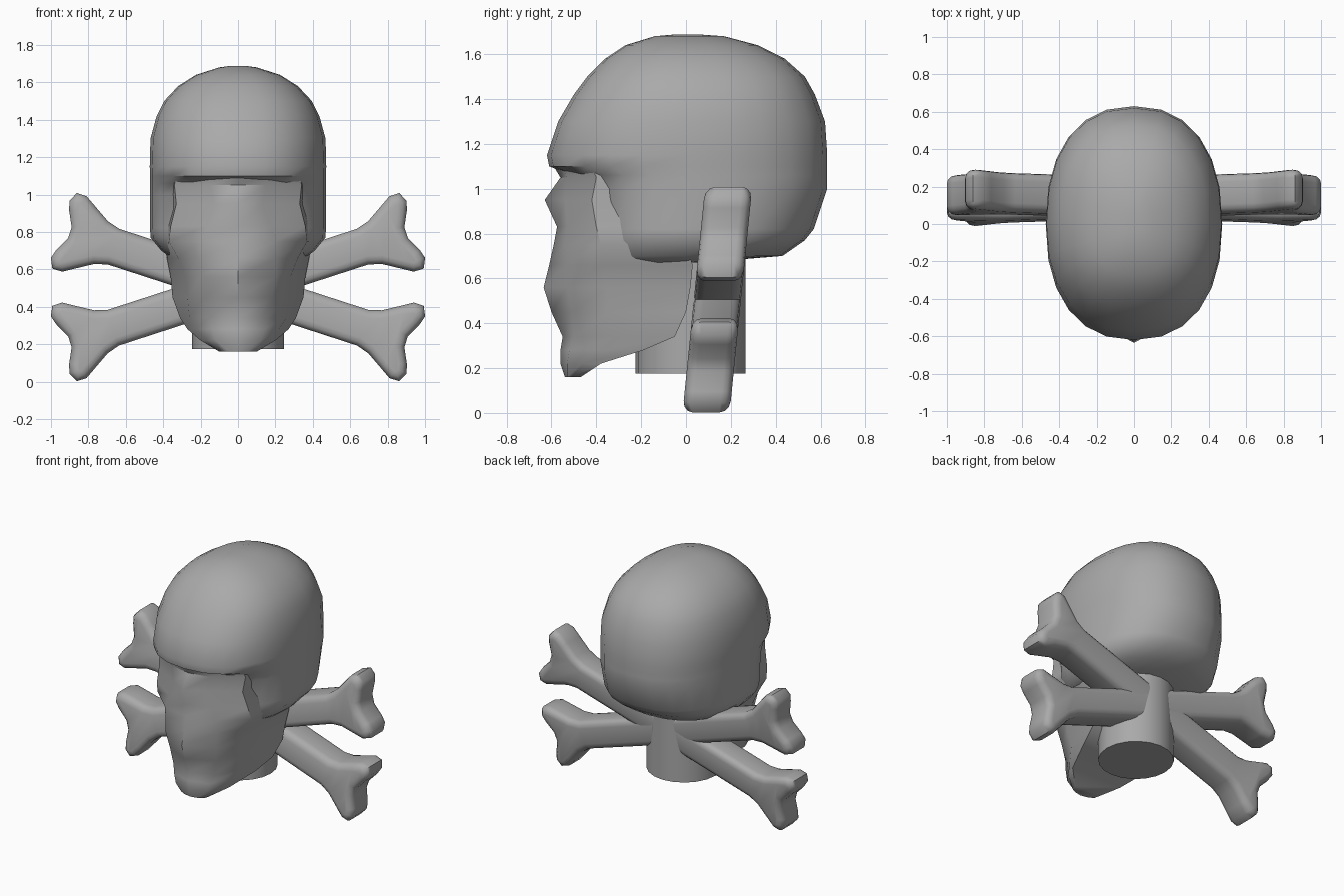
import bpy
import bmesh
from math import cos, sin, pi, radians
from mathutils import Matrix, Vector

default_cube = bpy.data.objects.get("Cube")
if default_cube:
    bpy.data.objects.remove(default_cube, do_unlink=True)

GREY = (0.4, 0.4, 0.4, 1.0)
bone_grey = bpy.data.materials.new("bone_grey")
bone_grey.use_nodes = True
bone_grey.diffuse_color = GREY
bone_grey.node_tree.nodes["Principled BSDF"].inputs["Base Color"].default_value = GREY


def finish(bm, name, angle=45):
    """Turn a bmesh into a smooth-shaded grey object."""
    bmesh.ops.recalc_face_normals(bm, faces=bm.faces)
    mesh = bpy.data.meshes.new(name)
    bm.to_mesh(mesh)
    bm.free()
    mesh.materials.append(bone_grey)
    obj = bpy.data.objects.new(name, mesh)
    bpy.context.collection.objects.link(obj)
    bpy.ops.object.select_all(action="DESELECT")
    obj.select_set(True)
    bpy.context.view_layer.objects.active = obj
    bpy.ops.object.shade_smooth_by_angle(angle=radians(angle))
    return obj


def loft(rings, name, angle=45):
    """Skin a stack of closed rings and cap both ends."""
    bm = bmesh.new()
    loops = [[bm.verts.new(p) for p in ring] for ring in rings]
    for low, high in zip(loops, loops[1:]):
        count = len(low)
        for i in range(count):
            j = (i + 1) % count
            bm.faces.new((low[i], low[j], high[j], high[i]))
    bm.faces.new(loops[0])
    bm.faces.new(loops[-1])
    return finish(bm, name, angle)


def oval(z, front, back, half_width, sides=24, power=2.3):
    """Egg-shaped horizontal ring, with separate front and back reach."""
    ring = []
    for i in range(sides):
        a = 2 * pi * i / sides
        c, s = cos(a), sin(a)
        x = half_width * abs(c) ** (2 / power) * (1 if c > 0 else -1)
        y = abs(s) ** (2 / power) * (back if s > 0 else front)
        ring.append((x, y, z))
    return ring


def mirrored(z, front, x1, y1, x2, y2, width, back):
    """Symmetric face ring from nose line to rear corner."""
    half = [(x1, y1, z), (x2, y2, z), (width, back, z)]
    return [(0, front, z)] + half + [(-x, y, h) for x, y, h in reversed(half)]


# Cranium: height, front, back, half width; the brow overhangs the eye area
cranium = [
    (.67, -.40, .06, .37), (.70, -.42, .43, .41), (.77, -.43, .53, .468),
    (.82, -.43, .57, .47), (1.0, -.46, .63, .47), (1.06, -.51, .63, .47),
    (1.1, -.61, .63, .47), (1.15, -.62, .63, .472), (1.3, -.57, .62, .468),
    (1.42, -.50, .575, .435), (1.5, -.44, .53, .395), (1.58, -.36, .44, .32),
    (1.64, -.27, .32, .225), (1.68, -.14, .17, .1), (1.688, -.05, .06, .04),
]
loft([oval(*level) for level in cranium], "cranium")

# Face and jaw: height, front, muzzle point, cheek point, rear corner
face = [
    (.16, -.54, .05, -.53, .09, -.51, .10, -.47),
    (.22, -.56, .12, -.53, .17, -.46, .20, -.38),
    (.28, -.56, .14, -.52, .22, -.38, .27, -.19),
    (.34, -.55, .16, -.50, .26, -.32, .31, -.05),
    (.45, -.60, .18, -.51, .27, -.35, .35, 0),
    (.56, -.635, .2, -.53, .28, -.35, .36, .02),
    (.66, -.61, .2, -.53, .32, -.37, .38, .03),
    (.75, -.59, .2, -.54, .37, -.38, .4, 0),
    (.83, -.575, .17, -.53, .36, -.4, .4, 0),
    (.95, -.63, .13, -.54, .33, -.42, .4, 0),
    (1.05, -.56, .15, -.53, .34, -.40, .4, 0),
    (1.1, -.59, .15, -.55, .33, -.42, .4, 0),
]
loft([mirrored(*level) for level in face], "face_and_jaw")

# Neck: plain upright cylinder
bm = bmesh.new()
bmesh.ops.create_cone(bm, cap_ends=True, segments=20, radius1=.245, radius2=.245,
                      depth=.58, matrix=Matrix.Translation((0, .02, .465)))
finish(bm, "neck")


# Crossed bones: one quarter outline (along, across) mirrored both ways
QUARTER = [(.70, .10), (.77, .12), (.86, .175), (.92, .212),
           (.975, .212), (1.0, .16), (.985, .11), (.945, .03)]
CENTRE = Vector((0, .14, .505))
HALF_DEPTH = .105


def crossed_bone(name, tilt):
    right = QUARTER + [(u, -v) for u, v in reversed(QUARTER)]
    outline = right + [(-u, -v) for u, v in right]
    bm = bmesh.new()
    front = bm.faces.new([bm.verts.new((u, -HALF_DEPTH, v)) for u, v in outline])
    result = bmesh.ops.extrude_face_region(bm, geom=[front], use_keep_orig=True)
    moved = [g for g in result["geom"] if isinstance(g, bmesh.types.BMVert)]
    bmesh.ops.translate(bm, verts=moved, vec=(0, 2 * HALF_DEPTH, 0))
    rims = [e for e in bm.edges
            if abs(e.verts[0].co.y - e.verts[1].co.y) < HALF_DEPTH]
    bmesh.ops.recalc_face_normals(bm, faces=bm.faces)
    bmesh.ops.bevel(bm, geom=rims, offset=.045, segments=3, profile=.5,
                    affect="EDGES", clamp_overlap=True)
    turn = Matrix.Rotation(radians(tilt), 4, "Y")
    for v in bm.verts:
        v.co = turn @ v.co
        v.co.y += .1 * v.co.z      # lean back towards the top
        v.co += CENTRE
    finish(bm, name, 50)


crossed_bone("rising_bone", -18)
crossed_bone("falling_bone", 18)
